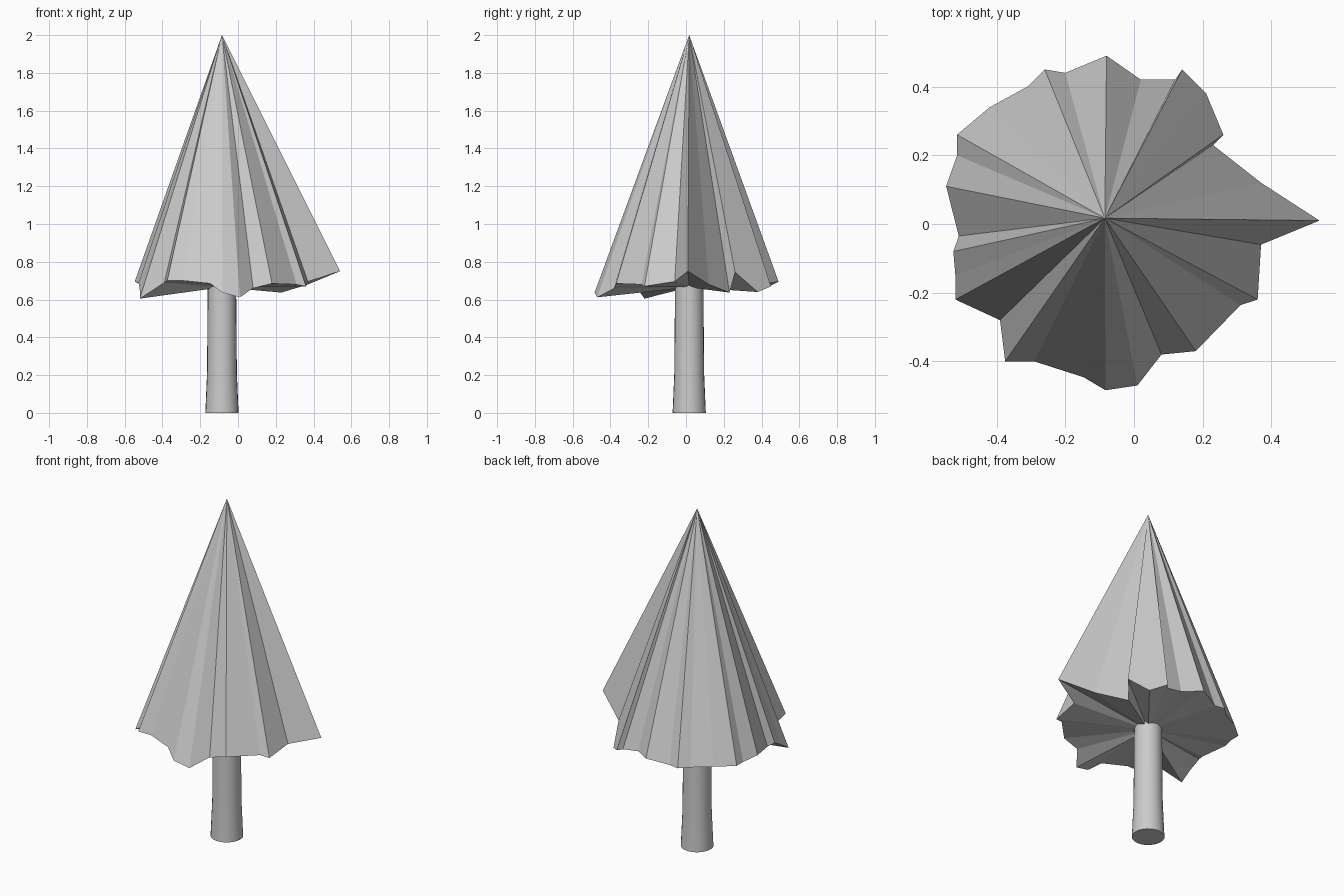
import bpy, bmesh, math

if "Cube" in bpy.data.objects:
    bpy.data.objects.remove(bpy.data.objects["Cube"])

AXIS = (-0.085, 0.017)


def make_object(name, bm):
    bmesh.ops.recalc_face_normals(bm, faces=bm.faces)
    mesh = bpy.data.meshes.new(name)
    bm.to_mesh(mesh)
    bm.free()
    obj = bpy.data.objects.new(name, mesh)
    bpy.context.collection.objects.link(obj)
    return obj


# Trunk: turned profile (radius, height), slightly flared at the foot
profile = [(0.088, 0), (0.079, 0.21), (0.075, 0.69)]
sides = 24
bm = bmesh.new()
rings = []
for r, z in profile:
    rings.append([bm.verts.new((AXIS[0] + r * math.cos(2 * math.pi * i / sides),
                                AXIS[1] + r * math.sin(2 * math.pi * i / sides), z))
                  for i in range(sides)])
for low, high in zip(rings, rings[1:]):
    for i in range(sides):
        j = (i + 1) % sides
        bm.faces.new((low[i], low[j], high[j], high[i]))
bm.faces.new(rings[0][::-1])
bm.faces.new(rings[-1])
trunk = make_object("trunk", bm)
for poly in trunk.data.polygons:
    poly.use_smooth = len(poly.vertices) == 4
bpy.context.view_layer.objects.active = trunk
trunk.select_set(True)
bpy.ops.object.shade_smooth_by_angle(angle=math.radians(40))

# Foliage: irregular ragged rim, fanned up to the tip and in to the trunk
rim = [
    (0.54, 0.01, 0.75), (0.37, 0.12, 0.68), (0.23, 0.23, 0.637),
    (0.26, 0.26, 0.745), (0.21, 0.38, 0.64), (0.14, 0.45, 0.67),
    (0.12, 0.42, 0.67), (0.02, 0.42, 0.685), (-0.08, 0.49, 0.695),
    (-0.20, 0.44, 0.67), (-0.26, 0.45, 0.67), (-0.31, 0.40, 0.67),
    (-0.42, 0.34, 0.68), (-0.515, 0.26, 0.68), (-0.515, 0.20, 0.68),
    (-0.547, 0.11, 0.695), (-0.51, -0.035, 0.68), (-0.526, -0.08, 0.69),
    (-0.52, -0.15, 0.65), (-0.52, -0.22, 0.605), (-0.39, -0.28, 0.69),
    (-0.375, -0.40, 0.70), (-0.29, -0.40, 0.70), (-0.147, -0.446, 0.685),
    (-0.083, -0.484, 0.637), (0.01, -0.47, 0.612), (0.08, -0.38, 0.66),
    (0.18, -0.37, 0.685), (0.31, -0.236, 0.68), (0.36, -0.22, 0.67),
    (0.37, -0.06, 0.695),
]
bm = bmesh.new()
edge = [bm.verts.new(p) for p in rim]
tip = bm.verts.new((*AXIS, 2.0))
hub = bm.verts.new((*AXIS, 0.665))
for a, b in zip(edge, edge[1:] + edge[:1]):
    bm.faces.new((a, b, tip))
    bm.faces.new((b, a, hub))
make_object("foliage", bm)
